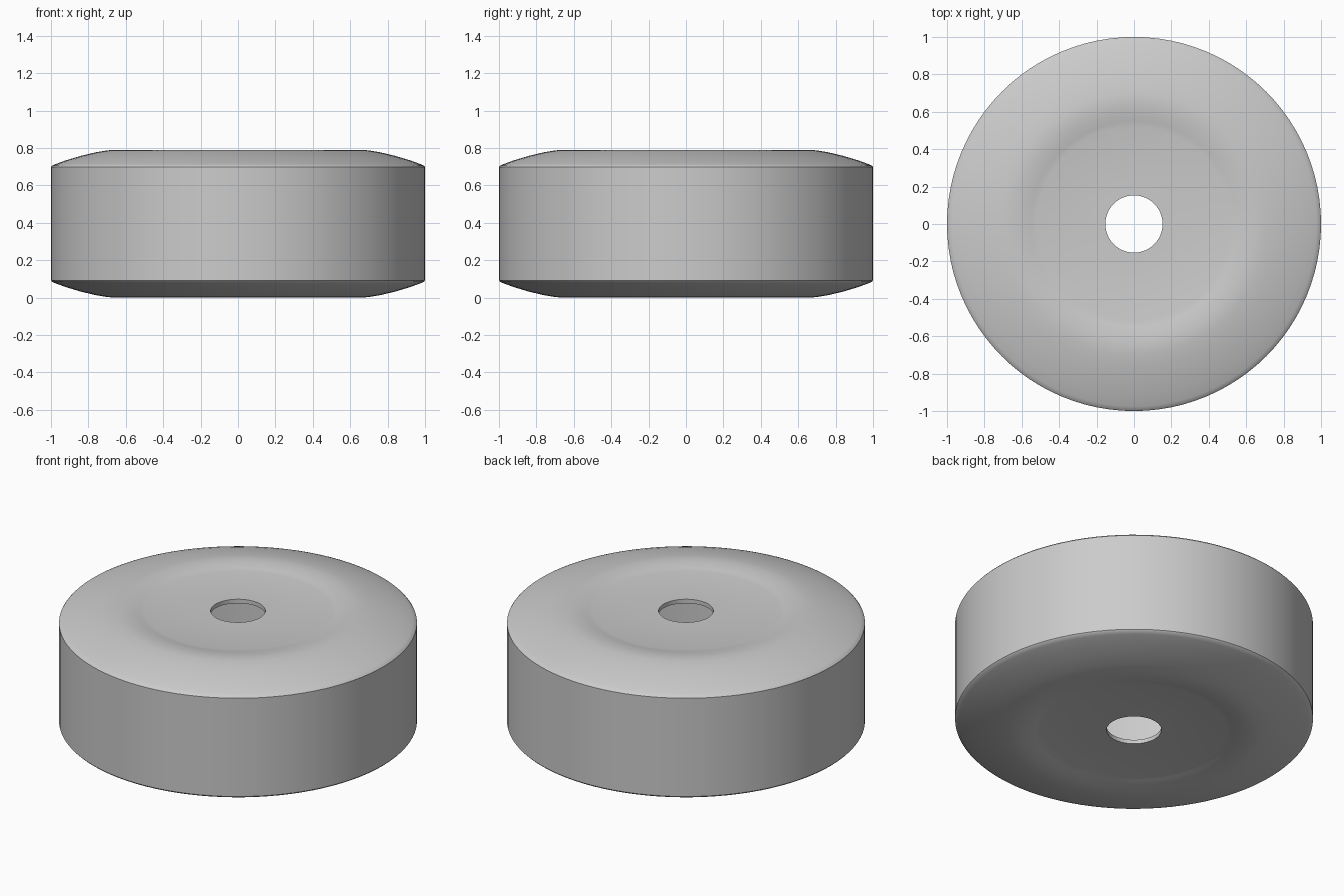
import bpy, bmesh, math

if "Cube" in bpy.data.objects:
    bpy.data.objects.remove(bpy.data.objects["Cube"])

HEIGHT = 0.79
MID = HEIGHT / 2
HOLE = 0.153
WALL = 0.025
SEGMENTS = 96

# One flat grey for the whole wheel
grey = bpy.data.materials.new("plain_grey")
grey.use_nodes = True
color = (0.6, 0.6, 0.6, 1)
grey.diffuse_color = color
grey.node_tree.nodes["Principled BSDF"].inputs["Base Color"].default_value = color


def lathe(name, profile, closed=False):
    """Spin a radius/height profile round the vertical axis."""
    bm = bmesh.new()
    rings = []
    for r, z in profile:
        rings.append([bm.verts.new((r * math.cos(a), r * math.sin(a), z))
                      for a in (math.tau * i / SEGMENTS for i in range(SEGMENTS))])
    pairs = list(zip(rings, rings[1:]))
    if closed:
        pairs.append((rings[-1], rings[0]))
    for low, high in pairs:
        for i in range(SEGMENTS):
            j = (i + 1) % SEGMENTS
            bm.faces.new((low[i], low[j], high[j], high[i]))
    bmesh.ops.recalc_face_normals(bm, faces=bm.faces)
    mesh = bpy.data.meshes.new(name)
    bm.to_mesh(mesh)
    bm.free()
    obj = bpy.data.objects.new(name, mesh)
    bpy.context.collection.objects.link(obj)
    mesh.materials.append(grey)
    bpy.ops.object.select_all(action="DESELECT")
    obj.select_set(True)
    bpy.context.view_layer.objects.active = obj
    bpy.ops.object.shade_smooth_by_angle(angle=math.radians(35))
    return obj


# Upper half of the outside: dished hub, raised ring, sloping shoulder, tread
upper = [(HOLE, 0.771), (0.52, 0.771), (0.55, 0.777), (0.58, 0.783),
         (0.62, 0.788), (0.66, 0.79), (0.70, 0.787), (0.76, 0.777),
         (0.84, 0.758), (0.92, 0.734), (0.975, 0.714), (0.993, 0.706),
         (1.0, 0.698)]
outer = upper + [(r, HEIGHT - z) for r, z in reversed(upper)]

# The inside follows the outside at the thickness of the shell
inner = [(max(HOLE, r - WALL * (r > 0.9)), z - WALL) for r, z in upper]
inside = [(r, HEIGHT - z) for r, z in inner] + [(r, z) for r, z in reversed(inner)]

# Hollow wheel shell with a hole through both hub faces
lathe("wheel_shell", outer + inside, closed=True)
